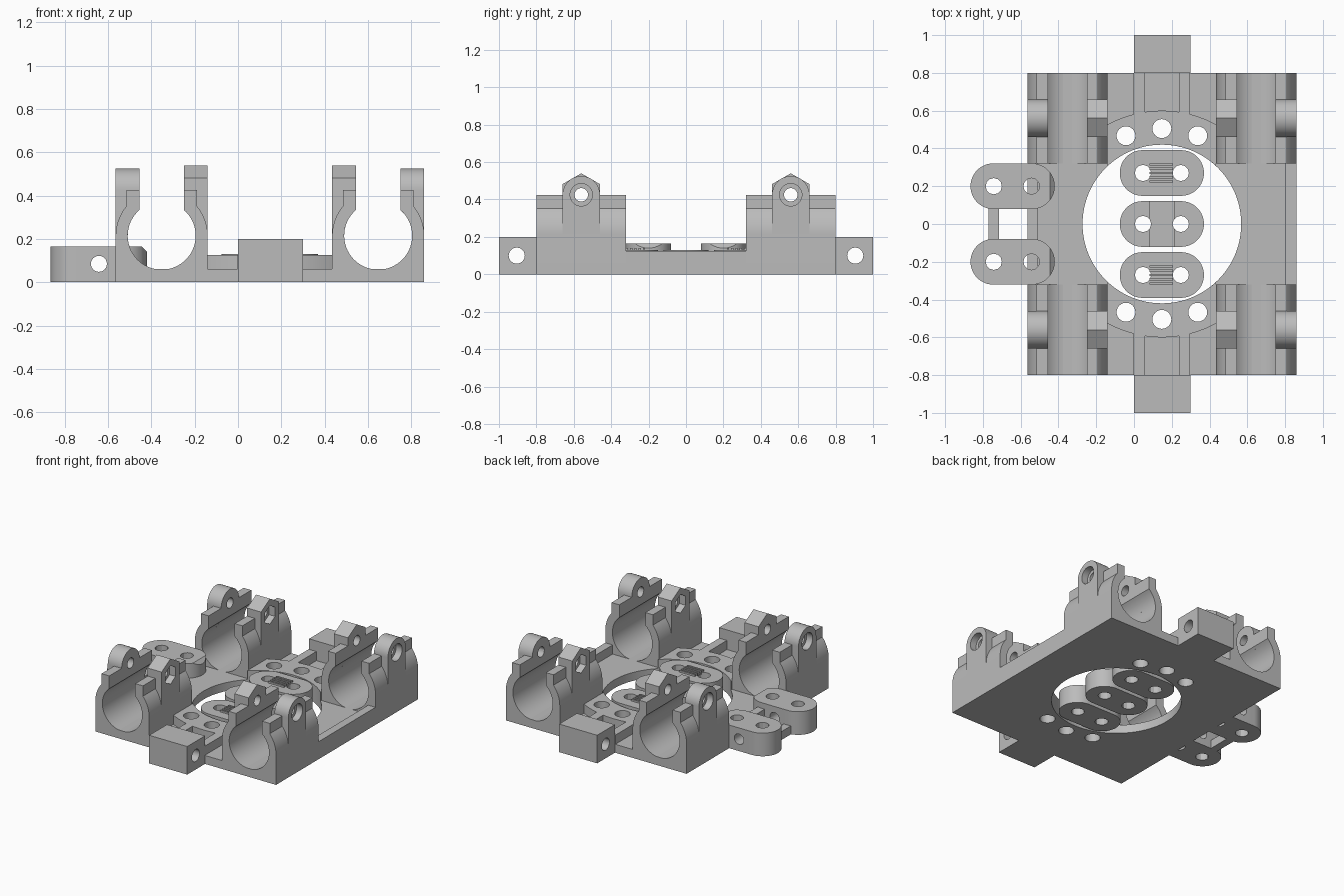
import bpy, bmesh
from math import sin, cos, acos, radians, degrees
from mathutils import Vector

old = bpy.data.objects.get("Cube")
if old:
    bpy.data.objects.remove(old, do_unlink=True)

CX = 0.1475          # symmetry axis of the carriage
FLOOR, DECK = 0.06, 0.125

grey = bpy.data.materials.new("plain grey")
grey.use_nodes = True
grey.diffuse_color = (0.5, 0.5, 0.5, 1)
grey.node_tree.nodes["Principled BSDF"].inputs["Base Color"].default_value = (0.5, 0.5, 0.5, 1)


def arc(cx, cy, r, a0, a1, n=24):
    return [(cx + r * cos(radians(a0 + (a1 - a0) * i / n)),
             cy + r * sin(radians(a0 + (a1 - a0) * i / n))) for i in range(n + 1)]


def circle(cx, cy, r, n=24, turn=0):
    return arc(cx, cy, r, turn, turn + 360, n)[:-1]


def rect(x0, x1, y0, y1):
    return [(x0, y0), (x1, y0), (x1, y1), (x0, y1)]


def prism(name, pts, axis, lo, hi):
    """Extrude a 2D outline along an axis; origin sits on the symmetry axis."""
    place = {"X": lambda p, a: (a, p[0], p[1]),
             "Y": lambda p, a: (p[0], a, p[1]),
             "Z": lambda p, a: (p[0], p[1], a)}[axis]
    bm = bmesh.new()
    face = bm.faces.new([bm.verts.new(place(p, lo)) for p in pts])
    out = bmesh.ops.extrude_face_region(bm, geom=[face])
    step = Vector(place((0, 0), hi - lo))
    bmesh.ops.translate(bm, vec=step, verts=[v for v in out["geom"] if isinstance(v, bmesh.types.BMVert)])
    bmesh.ops.recalc_face_normals(bm, faces=bm.faces)
    mesh = bpy.data.meshes.new(name)
    bm.to_mesh(mesh)
    bm.free()
    ob = bpy.data.objects.new(name, mesh)
    ob.location.x = CX
    bpy.context.collection.objects.link(ob)
    return ob


def bake(ob):
    bpy.context.view_layer.update()
    deps = bpy.context.evaluated_depsgraph_get()
    mesh = bpy.data.meshes.new_from_object(ob.evaluated_get(deps))
    ob.modifiers.clear()
    ob.data = mesh


def cut(ob, *cutters):
    for c in cutters:
        mod = ob.modifiers.new("cut", "BOOLEAN")
        mod.operation, mod.solver, mod.object = "DIFFERENCE", "EXACT", c
        bake(ob)
        bpy.data.objects.remove(c, do_unlink=True)


def hole(pts, axis, lo, hi):
    return prism("cutter", pts, axis, lo, hi)


def finish(ob, mirror=""):
    if mirror:
        mod = ob.modifiers.new("mirror", "MIRROR")
        mod.use_axis = ["X" in mirror, "Y" in mirror, False]
        mod.use_mirror_merge = False
        bake(ob)
    ob.data.materials.clear()
    ob.data.materials.append(grey)
    ob.data.polygons.foreach_set("use_smooth", [True] * len(ob.data.polygons))
    ob.data.set_sharp_from_angle(angle=radians(30))


# Base plate with the large round opening
plate = prism("base_plate", rect(-0.7125, 0.7125, -0.8, 0.8), "Z", 0, FLOOR)
cut(plate, hole(circle(0, 0, 0.42, 96), "Z", -0.1, 0.2))
small = [(0, 0.505), (-0.19, 0.467), (0.19, 0.467)]
for x, y in small:
    for s in (1, -1):
        cut(plate, hole(circle(x, s * y, 0.05), "Z", -0.1, 0.2))
finish(plate)

# Raised arcs at the front and back of the opening
W = 0.2875
a, b = degrees(acos(W / 0.6)), degrees(acos(W / 0.42))
ring = prism("raised_arc", arc(0, 0, 0.6, a, 180 - a) + arc(0, 0, 0.42, 180 - b, b), "Z", FLOOR, DECK)
for x, y in small:
    cut(ring, hole(circle(x, y, 0.05), "Z", 0, 0.2))
finish(ring, "Y")

# Side rims, end blocks and the guide strips behind them
finish(prism("side_rim", rect(0.655, 0.7125, -0.32, 0.32), "Z", FLOOR, DECK), "X")
block = prism("end_block", rect(-0.1475, 0.1525, 0.8, 1.0), "Z", 0, 0.2)
cut(block, hole(circle(0.905, 0.1, 0.043), "X", -0.3, 0.3))
finish(block, "Y")
finish(prism("guide_strip", rect(0.09, 0.15, 0.58, 0.8), "Z", FLOOR, DECK), "XY")

# Bearing holders: open round clamp with straight lips
MX, MZ, R, BORE, LIP_IN, LIP_OUT, TOP = 0.5, 0.215, 0.2125, 0.157, 0.1025, 0.163, 0.425
oa, ba = degrees(acos(LIP_OUT / R)), degrees(acos(LIP_IN / BORE))
profile = [(MX - R, 0), (MX + R, 0)]
profile += arc(MX, MZ, R, 0, oa, 10)
profile += [(MX + LIP_OUT, TOP), (MX + LIP_IN, TOP)]
profile += arc(MX, MZ, BORE, ba, -180 - ba, 48)
profile += [(MX - LIP_IN, TOP), (MX - LIP_OUT, TOP)]
profile += arc(MX, MZ, R, 180 - oa, 180, 10)
holder = prism("bearing_holder", profile, "Y", 0.32, 0.8)

# Screw bosses: round outside, hexagonal inside
BY = 0.56
round_pts = [(BY - 0.1, MZ), (BY + 0.1, MZ)] + arc(BY, TOP, 0.1, 0, 180)
hex_pts = [(BY - 0.1, MZ), (BY + 0.1, MZ)] + arc(BY, TOP, 0.115, 30, 150, 2)
outer = prism("round_boss", round_pts, "X", MX + LIP_IN, MX + R)
inner = prism("hex_boss", hex_pts, "X", MX - R, MX - LIP_IN)
for ob in (holder, outer, inner):
    if ob is not holder:
        cut(ob, hole(circle(MX, MZ, BORE, 64), "Y", 0.2, 0.9))
    cut(ob, hole(circle(BY, TOP, 0.036), "X", 0.2, 0.8))
sink = circle(BY, TOP, 0.06)
nut = circle(BY, TOP, 0.066, 6, 30)
for ob in (holder, outer):
    cut(ob, hole(sink, "X", MX + 0.165, 0.8))
for ob in (holder, inner):
    cut(ob, hole(nut, "X", 0.2, MX - 0.165))
for ob in (holder, outer, inner):
    finish(ob, "XY")


def link(name, x, y, top):
    """Stadium-shaped pad with two vertical holes."""
    r, h = 0.121, 0.102
    ob = prism(name, arc(x + h, y, r, -90, 90) + arc(x - h, y, r, 90, 270), "Z", 0, top)
    for s in (1, -1):
        cut(ob, hole(circle(x + s * 0.1, y, 0.043, 12), "Z", -0.1, 0.3))
    return ob


# Loose belt clamps lying in the opening
finish(link("toothed_clamp", 0, 0.27, 0.13), "Y")
for i in range(5):
    y = 0.225 + i * 0.0225
    finish(prism("clamp_tooth", rect(-0.065, 0.06, y - 0.006, y + 0.006), "Z", 0.12, 0.142), "Y")
middle = link("grooved_clamp", 0, 0, 0.13)
cut(middle, hole(rect(-0.065, 0.065, -0.2, 0.2), "Z", 0.11, 0.2))
finish(middle)

# Side lugs with a cross hole and a bevelled inner tip
LX = -0.6425 - CX
lug = link("side_lug", LX, 0.2, 0.165)
cut(lug, hole(circle(LX, 0.085, 0.037), "Y", 0, 0.5))
tip = LX + 0.223
cut(lug, hole([(tip - 0.045, 0.185), (tip + 0.04, 0.1), (tip + 0.04, 0.185)], "Y", 0, 0.5))
finish(lug, "Y")
finish(prism("lug_bridge", rect(-0.77 - CX, -0.715 - CX, -0.1, 0.1), "Z", 0, FLOOR))
